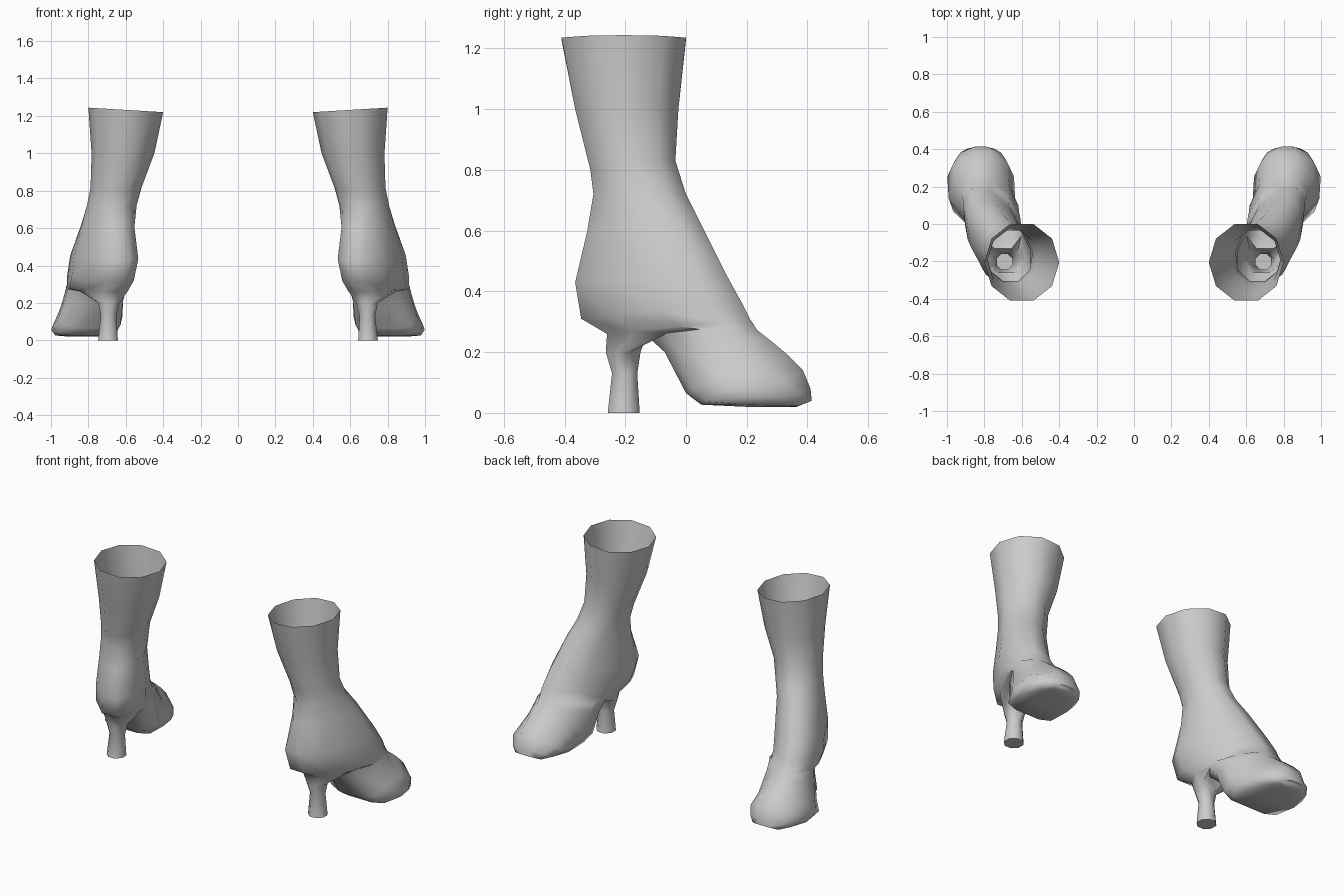
import bpy, bmesh
from math import sin, cos, pi, radians
from mathutils import Vector

if "Cube" in bpy.data.objects:
    bpy.data.objects.remove(bpy.data.objects["Cube"])

GREY = (0.6, 0.6, 0.6, 1)
leather = bpy.data.materials.new("grey_leather")
leather.use_nodes = True
leather.diffuse_color = GREY
leather.node_tree.nodes["Principled BSDF"].inputs["Base Color"].default_value = GREY

SIDES = 10
# Sections from the cuff to the toe: back point, front point, half width, sole flatness
SECTIONS = [
    ((.60, -.41, 1.235), (.60, 0, 1.235), .20, 0),
    ((.615, -.365, 1.0), (.615, -.025, 1.0), .168, 0),
    ((.65, -.315, .80), (.655, -.035, .83), .136, 0),
    ((.66, -.305, .72), (.69, 0, .72), .133, 0),
    ((.65, -.325, .60), (.74, .045, .63), .14, 0),
    ((.63, -.365, .43), (.80, .13, .46), .16, 0),
    ((.65, -.345, .31), (.82, .185, .36), .155, 0),
    ((.68, -.26, .26), (.82, .21, .31), .15, 0),
    ((.70, -.13, .255), (.82, .22, .295), .15, 0),
    ((.73, -.07, .20), (.82, .235, .272), .155, .2),
    ((.77, 0, .065), (.82, .28, .237), .17, .5),
    ((.81, .05, .027), (.82, .33, .195), .178, .7),
    ((.82, .20, .02), (.82, .385, .14), .178, .8),
    ((.82, .31, .02), (.82, .41, .08), .135, .6),
    ((.82, .365, .02), (.82, .414, .04), .09, .3),
]
HEEL_BAND = 7            # the heel grows out of the band after this section
HEEL_STRIPS = (8, 9, 0)  # strips on the underside
# Heel rings: centre x, centre y, height, radius
HEEL = [(.69, -.207, .20, .062), (.692, -.202, .13, .045), (.695, -.205, 0, .057)]


def section(bm, back, front, half_width, flat):
    back, front = Vector(back), Vector(front)
    ring = []
    for k in range(SIDES):
        a = (k + .5) * 2 * pi / SIDES
        t = min(1, max(0, .5 - .5 * cos(a) / cos(pi / SIDES))) ** (1 + flat)
        s = sin(a)
        if cos(a) > 0:
            s = abs(s) ** (1 - .5 * flat) * (1 if s > 0 else -1)
        p = back.lerp(front, t)
        p.x += half_width * s / sin(pi / 2)
        ring.append(bm.verts.new(p))
    return ring


def band(bm, upper, lower, skip=()):
    n = len(upper)
    for k in range(n):
        if k not in skip:
            j = (k + 1) % n
            bm.faces.new((upper[k], upper[j], lower[j], lower[k]))


def boot(name, side):
    bm = bmesh.new()
    # Shaft and foot in one skin, open at the cuff
    rings = [section(bm, *s) for s in SECTIONS]
    for v in rings[0]:
        v.co.z += .06 * (v.co.x - .65)
    for i in range(len(rings) - 1):
        band(bm, rings[i], rings[i + 1], HEEL_STRIPS if i == HEEL_BAND else ())
    bm.faces.new(rings[-1])
    # Hollow heel joined to the gap under the foot
    a, b = rings[HEEL_BAND], rings[HEEL_BAND + 1]
    loop = [a[1], a[0], a[9], a[8], b[8], b[9], b[0], b[1]]
    for x, y, z, r in HEEL:
        nxt = []
        for i in range(8):
            ang = -(i + .5) * pi / 4
            nxt.append(bm.verts.new((x + r * cos(ang), y + r * sin(ang), z)))
        band(bm, loop, nxt)
        loop = nxt
    bm.faces.new(loop)
    for v in bm.verts:
        v.co.x *= side
    bmesh.ops.recalc_face_normals(bm, faces=bm.faces)
    mesh = bpy.data.meshes.new(name)
    bm.to_mesh(mesh)
    bm.free()
    mesh.materials.append(leather)
    obj = bpy.data.objects.new(name, mesh)
    bpy.context.collection.objects.link(obj)
    bpy.ops.object.select_all(action='DESELECT')
    obj.select_set(True)
    bpy.context.view_layer.objects.active = obj
    bpy.ops.object.shade_smooth_by_angle(angle=radians(65))


boot("left_boot", 1)
boot("right_boot", -1)
